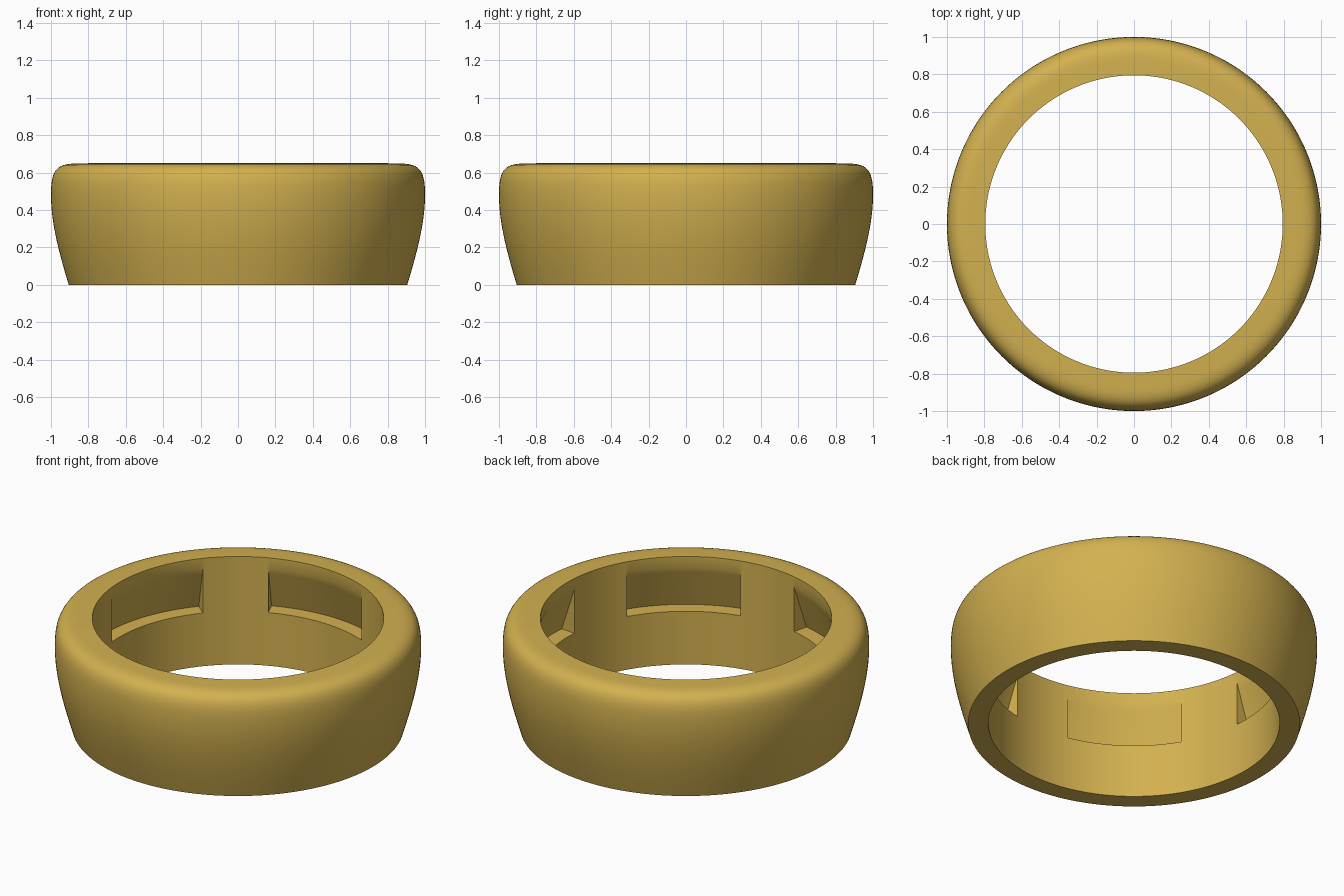
import bpy, bmesh, math
from mathutils import Vector
from mathutils.geometry import interpolate_bezier

if "Cube" in bpy.data.objects:
    bpy.data.objects.remove(bpy.data.objects["Cube"])

SEGS = 360                      # one segment per degree
R_IN, HEIGHT = 0.795, 0.65      # bore radius and ring height
FLOOR, TIP, DEPTH = 0.32, 0.585, 0.09   # pocket floor, upper end, depth
POCKETS, HALF, FIRST = 5, 23, 18        # count, half width and first centre in degrees

gold = bpy.data.materials.new("gold")
gold.diffuse_color = (0.65, 0.44, 0.08, 1)
gold.use_nodes = True
gold.node_tree.nodes["Principled BSDF"].inputs["Base Color"].default_value = gold.diffuse_color


def curve(points, n):
    return [(p.x, p.y) for p in interpolate_bezier(*[Vector(p) for p in points], n)]


# Outer profile: flared side, then rounded shoulder, as (radius, height)
side = curve([(0.905, 0), (0.95, 0.15), (1.0, 0.32), (1.0, 0.48)], 14)
shoulder = curve([(1.0, 0.48), (1.0, 0.60), (0.98, 0.648), (0.87, 0.648)], 14)
outer = side + shoulder[1:]

# Inner profiles, from top to bottom
BEND = 0.55
slope = R_IN + DEPTH * (TIP - BEND) / (TIP - FLOOR)
plain = [(R_IN, z) for z in (HEIGHT, TIP, BEND, FLOOR, 0)]
pocket = [(R_IN, HEIGHT), (R_IN, TIP), (slope, BEND), (R_IN + DEPTH, FLOOR),
          (R_IN, FLOOR), (R_IN, 0)]


def in_pocket(i):
    """True when the segment from i to i + 1 degrees lies in a pocket."""
    step = 360 // POCKETS
    return (i - FIRST + HALF) % step < 2 * HALF


bm = bmesh.new()
cache = {}


def vert(i, p):
    key = (i % SEGS, round(p[0], 5), round(p[1], 5))
    if key not in cache:
        a = 2 * math.pi * i / SEGS
        cache[key] = bm.verts.new((p[0] * math.cos(a), p[0] * math.sin(a), p[1]))
    return cache[key]


for i in range(SEGS):
    # Closed section swept by one degree
    section = outer + (pocket if in_pocket(i) else plain)
    for p, q in zip(section, section[1:] + section[:1]):
        bm.faces.new([vert(i, p), vert(i + 1, p), vert(i + 1, q), vert(i, q)])
    # Pocket end walls
    if in_pocket(i) != in_pocket(i - 1):
        bm.faces.new([vert(i, p) for p in
                      ((R_IN, TIP), (slope, BEND), (R_IN, BEND))])
        bm.faces.new([vert(i, p) for p in
                      ((R_IN, BEND), (slope, BEND), (R_IN + DEPTH, FLOOR), (R_IN, FLOOR))])

bmesh.ops.recalc_face_normals(bm, faces=bm.faces)
mesh = bpy.data.meshes.new("ring")
bm.to_mesh(mesh)
bm.free()
mesh.materials.append(gold)

ring = bpy.data.objects.new("ring", mesh)
bpy.context.collection.objects.link(ring)
bpy.context.view_layer.objects.active = ring
ring.select_set(True)
bpy.ops.object.shade_smooth_by_angle(angle=math.radians(30))
